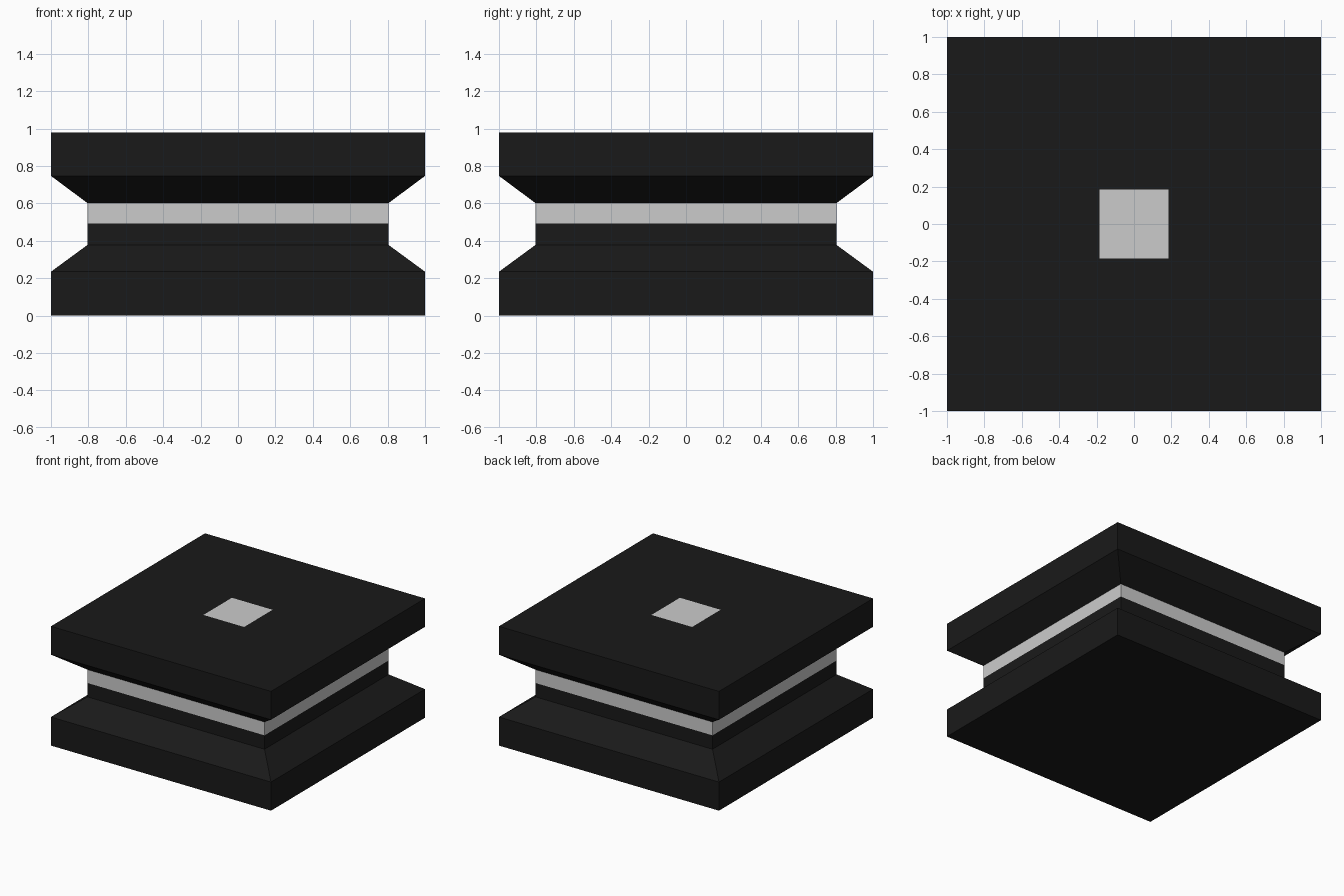
import bpy, bmesh

if "Cube" in bpy.data.objects:
    bpy.data.objects.remove(bpy.data.objects["Cube"])

dark = bpy.data.materials.new("dark")
dark.diffuse_color = (0.01, 0.01, 0.01, 1)
dark.use_nodes = True
dark.node_tree.nodes["Principled BSDF"].inputs["Base Color"].default_value = dark.diffuse_color


def square_loft(name, profile, cap_bottom=False, mat=None):
    """Stack square rings given as (half width, height), bottom to top."""
    bm = bmesh.new()
    rings = [[bm.verts.new((sx * r, sy * r, z))
              for sx, sy in ((-1, -1), (1, -1), (1, 1), (-1, 1))]
             for r, z in profile]
    for a, b in zip(rings, rings[1:]):
        for i in range(4):
            j = (i + 1) % 4
            bm.faces.new((a[i], a[j], b[j], b[i]))
    if cap_bottom:
        bm.faces.new(rings[0][::-1])
    mesh = bpy.data.meshes.new(name)
    bm.to_mesh(mesh)
    bm.free()
    obj = bpy.data.objects.new(name, mesh)
    bpy.context.collection.objects.link(obj)
    if mat:
        mesh.materials.append(mat)
    return obj


W, NECK, PAD, H = 1.0, 0.805, 0.185, 0.98

# Lower plinth with sloped shoulder and neck
square_loft("lower_plinth", [(W, 0), (W, 0.235), (NECK, 0.378), (NECK, 0.492)],
            cap_bottom=True, mat=dark)

# Light band around the neck
square_loft("neck_band", [(NECK, 0.492), (NECK, 0.602)])

# Upper slab flaring out, its top open around the pad
square_loft("upper_slab", [(NECK, 0.602), (W, 0.747), (W, H), (PAD, H)], mat=dark)

# Flush square pad in the top
bpy.ops.mesh.primitive_plane_add(size=2 * PAD, location=(0, 0, H))
bpy.context.object.name = "top_pad"
